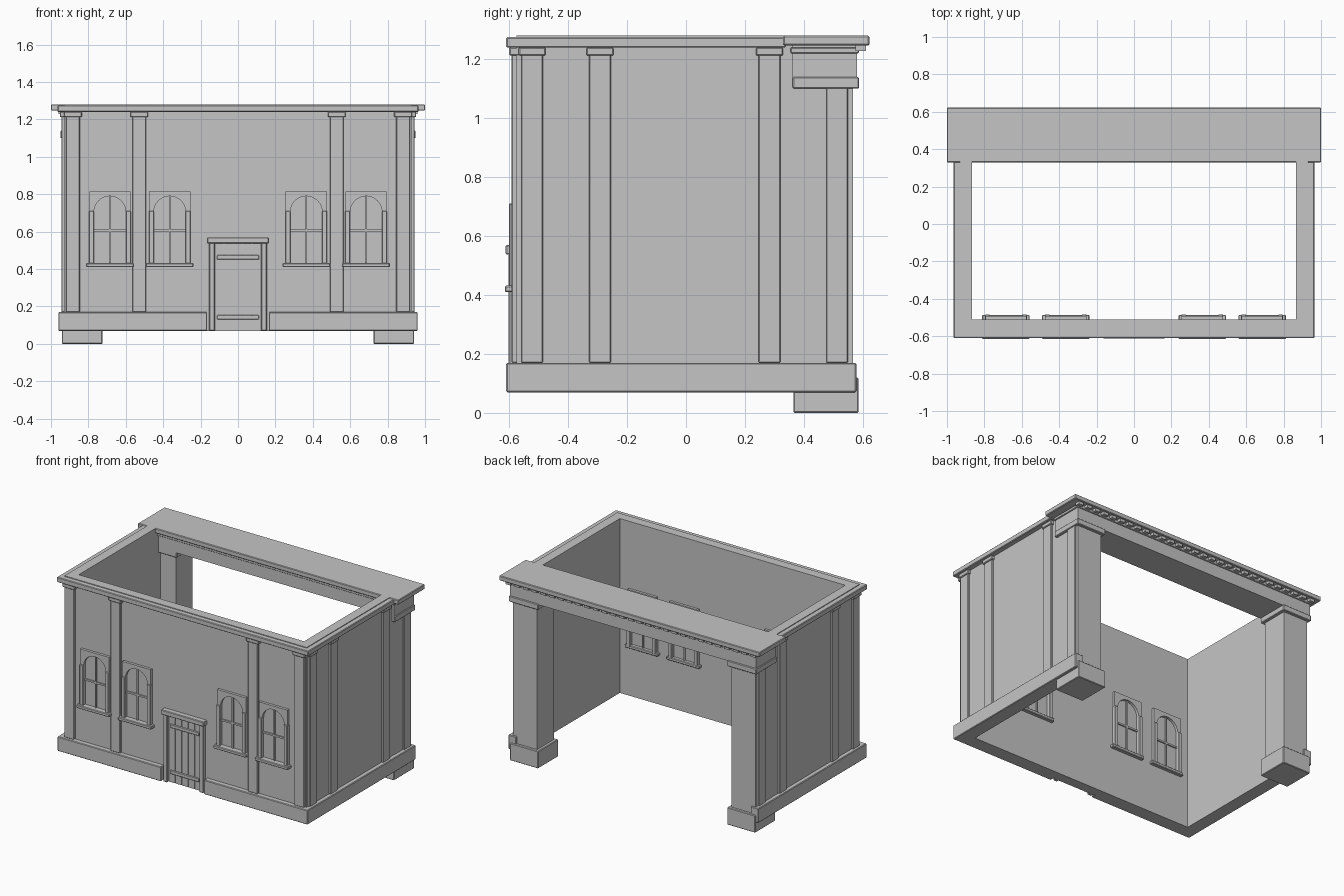
import bpy, bmesh, math
from mathutils import Vector

cube = bpy.data.objects.get("Cube")
if cube:
    bpy.data.objects.remove(cube, do_unlink=True)

stone = bpy.data.materials.new("plain_grey")
stone.use_nodes = True
GREY = (0.56, 0.56, 0.56, 1)
stone.diffuse_color = GREY
stone.node_tree.nodes["Principled BSDF"].inputs["Base Color"].default_value = GREY


def prism(name, points, low, high, upright=False, bevel=0):
    """Extrude an outline along z, or along y when upright."""
    bm = bmesh.new()
    place = (lambda p: (p[0], low, p[1])) if upright else (lambda p: (p[0], p[1], low))
    face = bm.faces.new([bm.verts.new(place(p)) for p in points])
    move = Vector((0, high - low, 0)) if upright else Vector((0, 0, high - low))
    grown = bmesh.ops.extrude_face_region(bm, geom=[face])["geom"]
    bmesh.ops.translate(bm, vec=move, verts=[g for g in grown if isinstance(g, bmesh.types.BMVert)])
    bmesh.ops.recalc_face_normals(bm, faces=bm.faces)
    mesh = bpy.data.meshes.new(name)
    bm.to_mesh(mesh)
    bm.free()
    mesh.materials.append(stone)
    obj = bpy.data.objects.new(name, mesh)
    bpy.context.collection.objects.link(obj)
    if bevel:
        mod = obj.modifiers.new("soft_edge", "BEVEL")
        mod.width, mod.segments = bevel, 1
    return obj


def box(name, x, y, z, bevel=0):
    (x0, x1), (y0, y1) = sorted(x), sorted(y)
    return prism(name, [(x0, y0), (x1, y0), (x1, y1), (x0, y1)], *sorted(z), bevel=bevel)


def pair(name, x, y, z, bevel=0):
    """The same box on the left and the right."""
    box("left_" + name, x, y, z, bevel)
    box("right_" + name, (-x[0], -x[1]), y, z, bevel)


def u_shape(name, x, front, back, inner_x, inner_front, low, high, bevel=0):
    """Three-sided strip, open towards the back."""
    prism(name, [(-x, front), (x, front), (x, back), (inner_x, back), (inner_x, inner_front),
                 (-inner_x, inner_front), (-inner_x, back), (-x, back)], low, high, bevel=bevel)


# Walls and top moulding
WALL_X, FRONT, INNER_X, INNER_Y = 0.93, -0.575, 0.865, -0.51
u_shape("walls", WALL_X, FRONT, 0.565, INNER_X, INNER_Y, 0.07, 1.28)
u_shape("top_moulding", 0.965, -0.61, 0.34, 0.92, -0.565, 1.24, 1.275, 0.004)

# Plinth with a gap for the door
SIDE = 0.96
for side, label in ((1, "left"), (-1, "right")):
    outline = [(0.165, -0.61), (SIDE, -0.61), (SIDE, 0.578), (0.9, 0.578), (0.9, -0.55), (0.165, -0.55)]
    prism(label + "_plinth", [(side * x, y) for x, y in outline], 0.07, 0.17, bevel=0.004)

# Front pilasters
for i, x in enumerate((0.883, 0.528)):
    pair(f"front_pilaster_{i}", (x - 0.037, x + 0.037), (-0.592, -0.56), (0.17, 1.215), 0.003)
    pair(f"front_pilaster_cap_{i}", (x - 0.048, x + 0.048), (-0.6, -0.56), (1.212, 1.24), 0.004)

# Side pilasters
for i, y in enumerate((-0.522, -0.292, 0.283, 0.513)):
    top = 1.215 if i < 3 else 1.11
    pair(f"side_pilaster_{i}", (0.91, 0.944), (y - 0.037, y + 0.037), (0.17, top), 0.003)
    if i < 3:
        pair(f"side_pilaster_cap_{i}", (0.91, 0.952), (y - 0.046, y + 0.046), (1.212, 1.24), 0.004)

# Rear columns
pair("rear_column", (0.745, 0.932), (0.385, 0.567), (0.1, 1.12))
pair("rear_column_foot", (0.725, 0.942), (0.365, 0.586), (0, 0.12), 0.004)
pair("rear_column_cap", (0.725, 0.95), (0.362, 0.587), (1.1, 1.14), 0.004)

# Rear beam, its moulding, the dentils and the roof slab
box("rear_beam", (-0.944, 0.944), (0.362, 0.58), (1.135, 1.225))
box("rear_beam_moulding", (-0.952, 0.952), (0.355, 0.587), (1.22, 1.24), 0.003)
box("rear_beam_top", (-0.94, 0.94), (0.36, 0.583), (1.238, 1.25))
box("rear_slab", (-1, 1), (0.33, 0.622), (1.247, 1.28), 0.004)
COUNT = 29
for i in range(COUNT):
    x = -0.94 + 1.88 * i / (COUNT - 1)
    box(f"dentil_{i}", (x - 0.019, x + 0.019), (0.575, 0.61), (1.228, 1.25))


def window(label, cx, wall, out):
    """Arched window on one wall face; out is the outward y direction."""
    def depth(d):
        return (wall - out * 0.01, wall + out * d)

    spring, r = 0.705, 0.085
    arch = [(cx + r * math.cos(math.pi * k / 16), spring + r * math.sin(math.pi * k / 16))
            for k in range(17)]
    outline = [(cx - 0.11, 0.43), (cx - 0.11, 0.815), (cx + 0.11, 0.815), (cx + 0.11, 0.43),
               (cx + r, 0.43)] + arch + [(cx - r, 0.43)]
    a, b = sorted(depth(0.018))
    prism(label + "_surround", outline, a, b, upright=True)
    for s in (-1, 1):
        box(label + "_jamb", (cx + s * 0.085, cx + s * 0.112), depth(0.026), (0.425, 0.71), 0.003)
    box(label + "_sill", (cx - 0.127, cx + 0.127), depth(0.04 if out < 0 else 0.024), (0.41, 0.432), 0.004)
    box(label + "_upright_bar", (cx - 0.005, cx + 0.005), depth(0.009), (0.43, 0.788))
    box(label + "_cross_bar", (cx - 0.085, cx + 0.085), depth(0.009), (0.6, 0.612))


for i, cx in enumerate((-0.685, -0.365, 0.365, 0.685)):
    window(f"outer_window_{i}", cx, FRONT, -1)
    window(f"inner_window_{i}", cx, INNER_Y, 1)

# Door: planks, battens, frame and lintel
PLANKS = 5
STEP = 0.25 / PLANKS
for i in range(PLANKS):
    x = -0.125 + STEP * i
    box(f"door_plank_{i}", (x + 0.002, x + STEP - 0.002), (-0.581, -0.56), (0.07, 0.54))
for name, z in (("upper", 0.45), ("lower", 0.13)):
    box(name + "_door_batten", (-0.112, 0.112), (-0.589, -0.57), (z, z + 0.025), 0.003)
pair("door_jamb", (0.123, 0.155), (-0.602, -0.56), (0.07, 0.54), 0.004)
box("door_lintel", (-0.165, 0.165), (-0.612, -0.56), (0.537, 0.57), 0.004)
